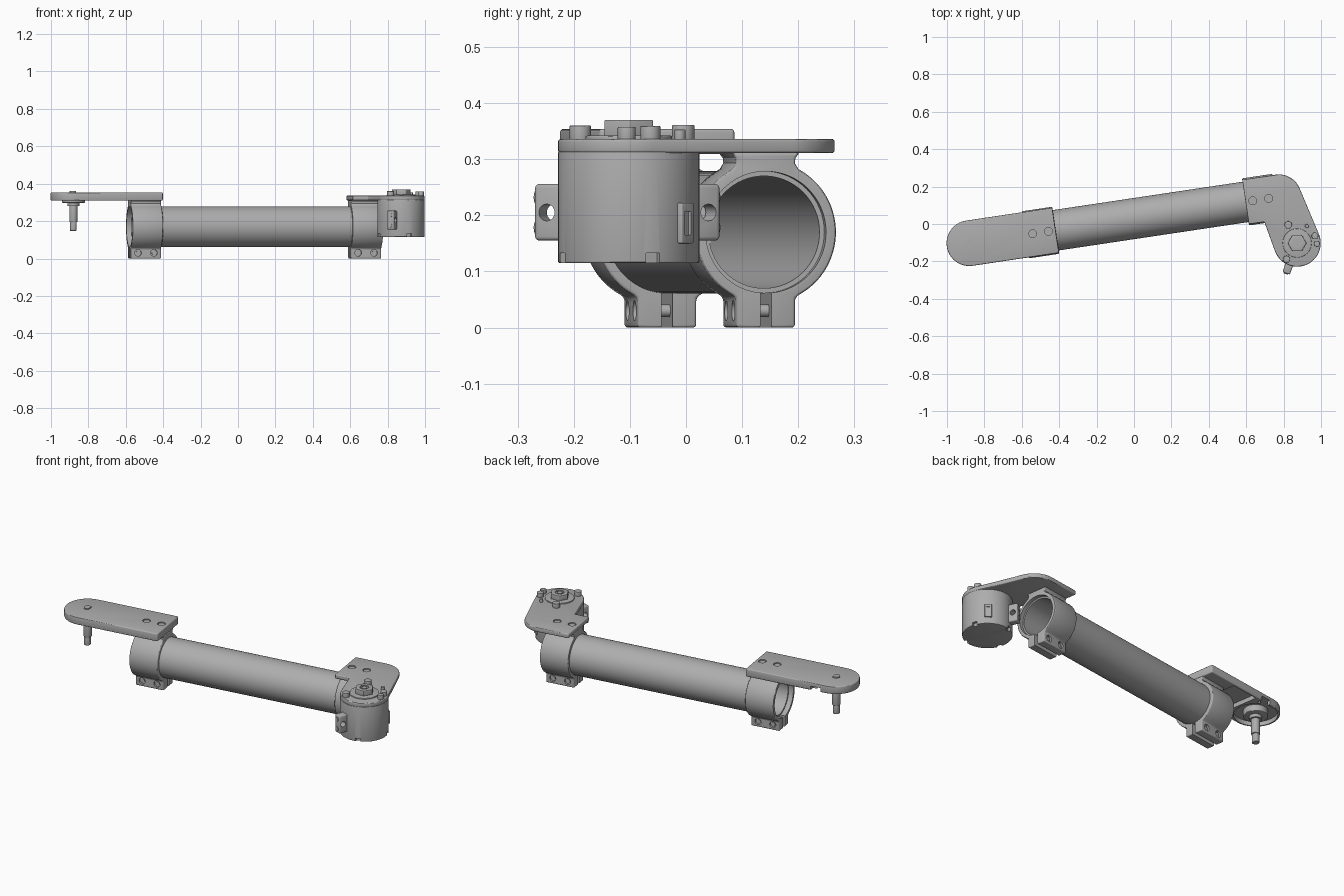
import bpy, bmesh, math
from mathutils import Matrix, Vector

cube = bpy.data.objects.get("Cube")
if cube:
    bpy.data.objects.remove(cube, do_unlink=True)

grey = bpy.data.materials.new("plain_grey")
grey.use_nodes = True
grey.diffuse_color = (0.42, 0.42, 0.42, 1)
grey.node_tree.nodes["Principled BSDF"].inputs["Base Color"].default_value = grey.diffuse_color

# Frames: the tilted arm, and the elbow joint standing at the other end
ARM = Matrix.Translation((0, 0.029, 0)) @ Matrix.Rotation(math.radians(8.5), 4, 'Z')
JOINT = Matrix.Translation((0.872, -0.102, 0))
AXIS_Z = 0.17
ALONG = Matrix(((0, 0, 1, 0), (1, 0, 0, 0), (0, 1, 0, 0), (0, 0, 0, 1)))  # extrude along arm
ACROSS = Matrix.Rotation(math.radians(90), 4, 'X')                         # extrude sideways
parts = []


def arc(cx, cy, r, a0, a1, n=24):
    return [(cx + r * math.cos(math.radians(a0 + (a1 - a0) * i / n)),
             cy + r * math.sin(math.radians(a0 + (a1 - a0) * i / n))) for i in range(n + 1)]


def circle(r, n=64, cx=0, cy=0):
    return arc(cx, cy, r, 0, 360, n)[:-1]


def box(x0, x1, y0, y1):
    return [(x0, y0), (x1, y0), (x1, y1), (x0, y1)]


def apply(ob, mod):
    bpy.context.view_layer.objects.active = ob
    bpy.ops.object.modifier_apply(modifier=mod.name)


def prism(name, outline, z0, z1, frame=Matrix(), bevel=0.0):
    bm = bmesh.new()
    face = bm.faces.new([bm.verts.new((x, y, z0)) for x, y in outline])
    top = bmesh.ops.extrude_face_region(bm, geom=[face])["geom"]
    bmesh.ops.translate(bm, vec=(0, 0, z1 - z0),
                        verts=[g for g in top if isinstance(g, bmesh.types.BMVert)])
    bmesh.ops.recalc_face_normals(bm, faces=bm.faces)
    mesh = bpy.data.meshes.new(name)
    bm.to_mesh(mesh)
    bm.free()
    mesh.materials.append(grey)
    ob = bpy.data.objects.new(name, mesh)
    bpy.context.collection.objects.link(ob)
    ob.matrix_world = frame
    bpy.context.view_layer.update()
    if bevel:
        mod = ob.modifiers.new("Bevel", 'BEVEL')
        mod.width, mod.segments = bevel, 3
        mod.limit_method, mod.angle_limit = 'ANGLE', math.radians(40)
        apply(ob, mod)
    parts.append(ob)
    return ob


def cut(ob, outline, z0, z1, frame=Matrix()):
    cutter = prism("cutter", outline, z0, z1, frame)
    cutter.hide_render = True
    mod = ob.modifiers.new("Cut", 'BOOLEAN')
    mod.operation, mod.solver, mod.object = 'DIFFERENCE', 'EXACT', cutter
    apply(ob, mod)
    parts.remove(cutter)
    bpy.data.objects.remove(cutter, do_unlink=True)


def at(frame, x, y, z=0):
    return frame @ Matrix.Translation((x, y, z))


# Hollow tube
TUBE = at(ARM, 0, 0, AXIS_Z) @ ALONG
tube = prism("arm_tube", circle(0.109), -0.56, 0.745, TUBE)
cut(tube, circle(0.1), -0.7, 0.9, TUBE)

# Split clamps with ears below and a neck above
half = [(0.053, -AXIS_Z), (0.053, -0.118)] + arc(0, 0, 0.127, -62, 62, 32) + \
       [(0.053, 0.123), (0.054, 0.132), (0.062, 0.142)]
clamp_outline = half + [(-x, y) for x, y in reversed(half)]
for side, start in (("right", -0.587), ("left", 0.603)):
    middle = start + 0.082
    clamp = prism(side + "_clamp", clamp_outline, start, start + 0.164, TUBE, 0.007)
    cut(clamp, circle(0.1085), start - 0.1, start + 0.3, TUBE)
    cut(clamp, box(-0.01, 0.01, -0.2, -0.09), start - 0.1, start + 0.3, TUBE)
    for offset in (-0.043, 0.043):
        hole = at(ARM, middle + offset, 0, 0.03) @ ACROSS
        for face in (-1, 1):
            ends = sorted((face * 0.042, face * 0.07))
            cut(clamp, circle(0.018, 24), *ends, hole)
        prism(side + "_clamp_bolt", circle(0.011, 16), -0.047, 0.047, hole)

# Long end plate, hollow underneath
END = -0.89
plate = prism("end_plate", box(END, -0.424, -0.122, 0.122)[1:3] + arc(END, 0, 0.122, 90, 270, 32),
              0.309, 0.354, ARM, 0.006)
cut(plate, circle(0.111, 64, END), 0.29, 0.333, ARM)
cut(plate, box(-0.765, -0.6, -0.111, 0.111), 0.29, 0.333, ARM)
cut(plate, box(-0.86, -0.8, 0.09, 0.14), 0.29, 0.333, ARM)

# Pivot pin under the end plate
pivot = at(ARM, END, 0)
prism("pivot_hub", circle(0.062), 0.298, 0.34, pivot, 0.004)
prism("pivot_collar", circle(0.032, 32), 0.28, 0.3, pivot)
prism("pivot_pin", circle(0.022, 32), 0.195, 0.3, pivot, 0.003)
prism("pivot_pin_tip", arc(0, 0, 0.019, 40, 320), 0.148, 0.2, pivot, 0.002)
prism("pivot_pin_top", arc(0, 0, 0.02, 50, 310), 0.34, 0.36, pivot)

# Elbow plate: a straight tab that bends round a corner to the joint
corner = Vector((0.774, 0.144))
joint = Vector((0.872, -0.102))
lean = math.degrees(math.atan2(*(joint - corner).yx)) + 90
tab = [(ARM @ Vector((0.603, v, 0))).xy[:] for v in (0.12, -0.12)]
elbow_outline = [tab[0], tab[1], (0.697, 0.011)] + \
    arc(*joint, 0.126, lean - 180, lean, 36) + arc(*corner, 0.121, lean, 98.5, 16)
elbow = prism("elbow_plate", elbow_outline, 0.311, 0.336, bevel=0.005)

# Countersunk plate screws
for ob, middle, top in ((plate, -0.505, 0.354), (elbow, 0.685, 0.336)):
    for offset in (-0.043, 0.043):
        spot = at(ARM, middle + offset, 0)
        cut(ob, circle(0.021, 24), top - 0.012, top + 0.02, spot)
        prism("plate_screw", circle(0.017, 24), top - 0.014, top - 0.004, spot)

# Joint housing with small notches round the lower rim
housing = prism("joint_housing", circle(0.126, 96), 0.115, 0.314, JOINT, 0.003)
for angle in (20, 110, 200, 290):
    spin = JOINT @ Matrix.Rotation(math.radians(angle), 4, 'Z')
    cut(housing, box(0.112, 0.14, -0.013, 0.013), 0.1, 0.133, spin)

# Side lugs with a cross hole
for name, angle in (("front_lug", 250), ("back_lug", 116)):
    spin = JOINT @ Matrix.Rotation(math.radians(angle), 4, 'Z')
    lug = prism(name, box(0.11, 0.172, -0.021, 0.021), 0.155, 0.256, spin, 0.007)
    cut(lug, circle(0.015, 24), -0.05, 0.05, at(spin, 0.148, 0, 0.205) @ ACROSS)
    for z in (0.178, 0.232):
        prism("lug_screw", circle(0.012, 20), 0.165, 0.176, at(spin, 0, 0, z) @ ALONG
              @ Matrix.Rotation(0, 4, 'Z'))

# Latch block on the outer side of the housing
spin = JOINT @ Matrix.Rotation(math.radians(52), 4, 'Z')
latch = prism("side_latch", box(0.11, 0.134, -0.018, 0.018), 0.15, 0.222, spin, 0.003)
cut(latch, box(0.128, 0.15, -0.009, 0.009), 0.165, 0.207, spin)

# Bearing ring, hex nut and shaft on top of the joint
prism("bearing_ring", circle(0.077), 0.33, 0.342, JOINT, 0.003)
nut = prism("hex_nut", circle(0.05, 6), 0.336, 0.37, JOINT, 0.002)
cut(nut, circle(0.024, 32), 0.362, 0.4, JOINT)
prism("shaft_tip", circle(0.014, 24), 0.35, 0.369, JOINT)

# Pegs round the top of the joint
for angle, distance, size in ((116, 0.108, 0.02), (60, 0.105, 0.01), (22, 0.103, 0.018),
                              (-2, 0.106, 0.016), (237, 0.103, 0.019)):
    spin = JOINT @ Matrix.Rotation(math.radians(angle), 4, 'Z')
    prism("top_peg", circle(size, 24), 0.33, 0.345 + size * 0.8, at(spin, distance, 0), 0.002)

# Smooth curved faces, keep edges crisp
bpy.ops.object.select_all(action='DESELECT')
for ob in parts:
    ob.select_set(True)
bpy.context.view_layer.objects.active = parts[0]
bpy.ops.object.shade_smooth_by_angle(angle=math.radians(30))
